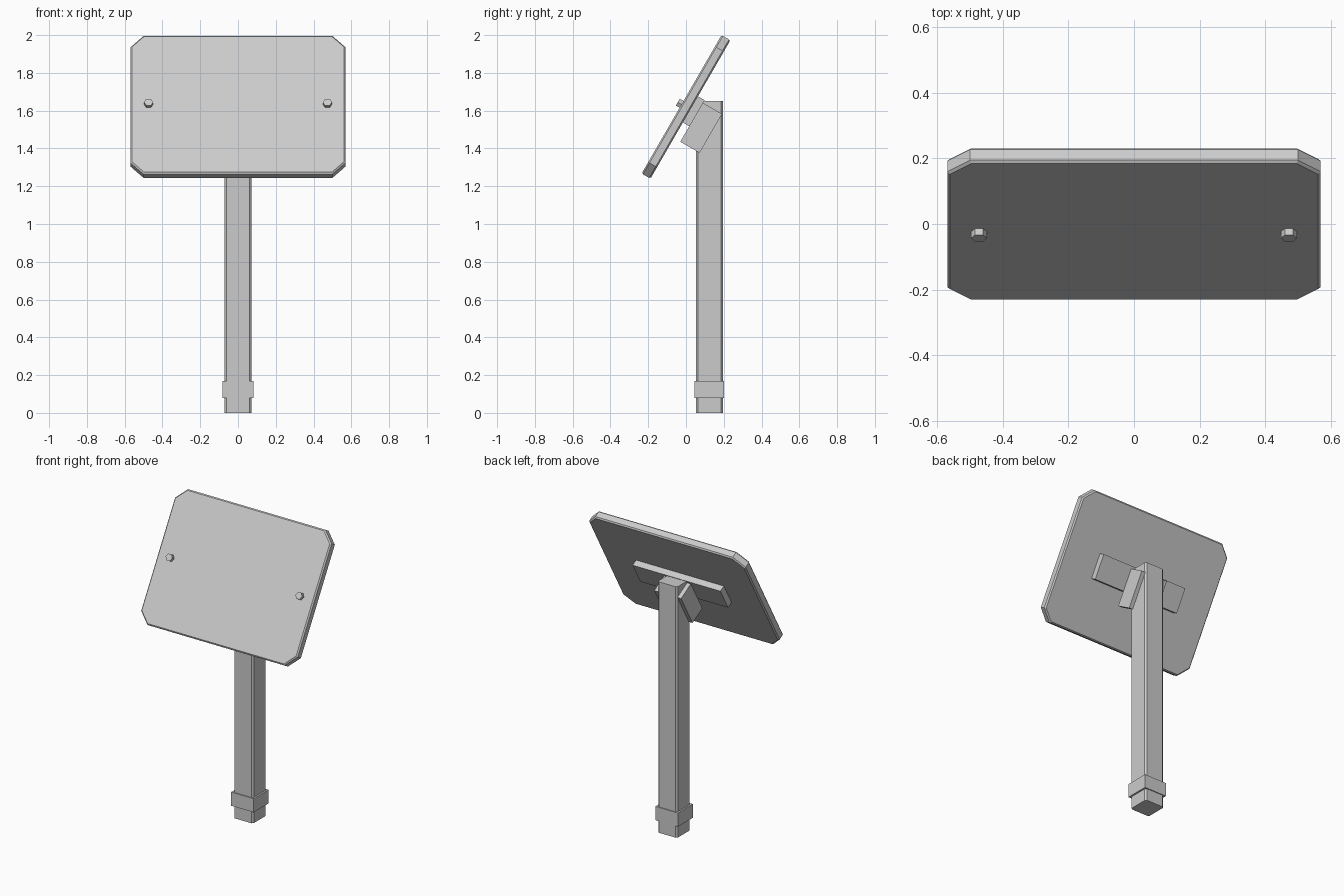
import bpy, bmesh, math
from mathutils import Matrix

if "Cube" in bpy.data.objects:
    bpy.data.objects.remove(bpy.data.objects["Cube"])

grey = bpy.data.materials.new("grey")
grey.diffuse_color = (0.6, 0.6, 0.6, 1)
grey.use_nodes = True
grey.node_tree.nodes["Principled BSDF"].inputs["Base Color"].default_value = grey.diffuse_color

# Panel frame: x across, y up the slope, z out of the front
TILT = Matrix.Translation((0, 0, 1.62)) @ Matrix.Rotation(math.radians(60), 4, 'X')


def prism(name, outline, z0, z1, matrix=Matrix(), bevel=0):
    """Extrude a closed xy outline from z0 to z1, optionally bevelling the rims."""
    bm = bmesh.new()
    base = bm.faces.new([bm.verts.new((x, y, z0)) for x, y in outline])
    ext = bmesh.ops.extrude_face_region(bm, geom=[base])
    for v in ext["geom"]:
        if isinstance(v, bmesh.types.BMVert):
            v.co.z = z1
    bmesh.ops.recalc_face_normals(bm, faces=bm.faces)
    if bevel:
        rims = [e for e in bm.edges if abs(e.verts[0].co.z - e.verts[1].co.z) < 1e-5]
        bmesh.ops.bevel(bm, geom=rims, offset=bevel, segments=1, affect='EDGES')
    bm.transform(matrix)
    mesh = bpy.data.meshes.new(name)
    bm.to_mesh(mesh)
    bm.free()
    mesh.materials.append(grey)
    obj = bpy.data.objects.new(name, mesh)
    bpy.context.collection.objects.link(obj)
    return obj


def rect(x0, x1, y0, y1, c=0):
    """Rectangle outline with corners cut by c."""
    if not c:
        return [(x0, y0), (x1, y0), (x1, y1), (x0, y1)]
    return [(x0 + c, y0), (x1 - c, y0), (x1, y0 + c), (x1, y1 - c),
            (x1 - c, y1), (x0 + c, y1), (x0, y1 - c), (x0, y0 + c)]


# Upright post and the collar near its foot
prism("post", rect(-0.071, 0.071, 0.053, 0.195, 0.01), 0, 1.652)
prism("collar", rect(-0.082, 0.082, 0.046, 0.201), 0.08, 0.17)

# Tilted panel with cut corners
prism("panel", rect(-0.57, 0.57, -0.423, 0.423, 0.07), -0.027, 0.027, TILT, 0.008)

# Cross bar behind the panel
prism("cross_bar", rect(-0.32, 0.32, -0.08, 0.08), -0.068, -0.027, TILT)

# Side brackets and bolt heads, mirrored left and right
hexagon = [(0.024 * math.cos(i * math.pi / 3), 0.024 * math.sin(i * math.pi / 3))
           for i in range(6)]
for side, s in (("left", -1), ("right", 1)):
    x0, x1 = sorted((s * 0.071, s * 0.098))
    prism(side + "_bracket", rect(x0, x1, -0.175, 0.063), -0.184, -0.066, TILT)
    prism(side + "_bolt", [(x + s * 0.473, y) for x, y in hexagon], 0.02, 0.05, TILT)
